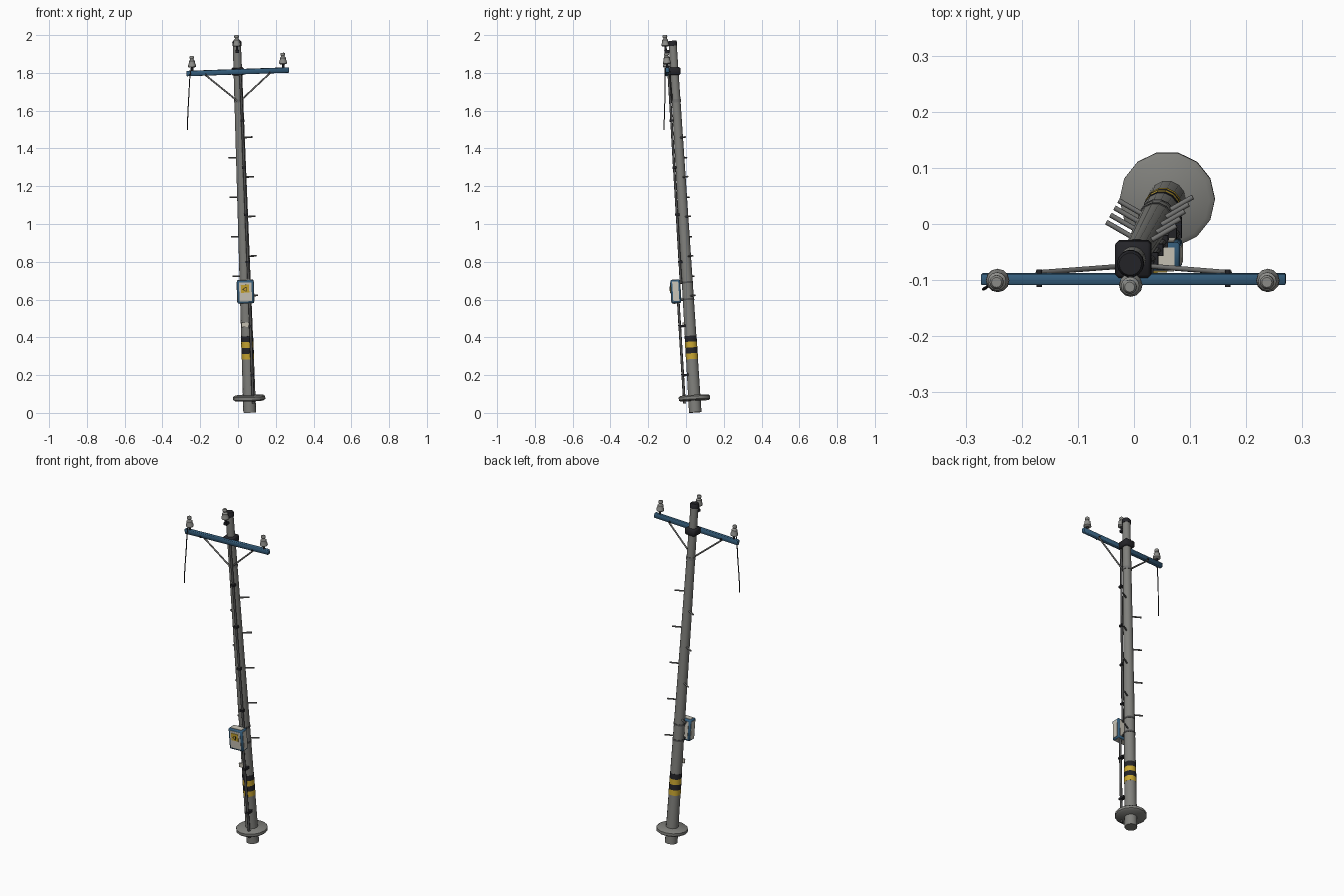
import bpy, bmesh, math
from mathutils import Matrix, Vector

if "Cube" in bpy.data.objects:
    bpy.data.objects.remove(bpy.data.objects["Cube"])

# The whole pole leans, so everything is built upright and then tilted
LEAN = (Matrix.Translation((0.062, 0.049, 0.0026))
        @ Matrix.Rotation(math.radians(-2), 4, 'Y')
        @ Matrix.Rotation(math.radians(3.5), 4, 'X'))


def material(name, r, g, b):
    m = bpy.data.materials.new(name)
    m.diffuse_color = (r, g, b, 1)
    m.use_nodes = True
    m.node_tree.nodes["Principled BSDF"].inputs["Base Color"].default_value = m.diffuse_color
    return m


CONCRETE = material("concrete_grey", 0.215, 0.215, 0.2)
STEEL = material("steel_grey", 0.17, 0.17, 0.165)
CONDUIT = material("dark_grey", 0.085, 0.085, 0.085)
BLACK = material("black", 0.018, 0.018, 0.022)
BLUE = material("blue_paint", 0.035, 0.11, 0.2)
BEIGE = material("beige", 0.58, 0.55, 0.47)
YELLOW = material("yellow", 0.58, 0.38, 0.03)
CERAMIC = material("ceramic_grey", 0.27, 0.27, 0.255)


def finish(bm, name, mat):
    bmesh.ops.recalc_face_normals(bm, faces=bm.faces)
    for f in bm.faces:
        f.smooth = True
    for e in bm.edges:
        e.smooth = e.calc_face_angle(0) < 0.82
    bm.transform(LEAN)
    me = bpy.data.meshes.new(name)
    bm.to_mesh(me)
    bm.free()
    me.materials.append(mat)
    ob = bpy.data.objects.new(name, me)
    bpy.context.collection.objects.link(ob)
    return ob


def lathe(name, profile, mat, sides=14, loc=(0, 0, 0)):
    """Solid of revolution from (radius, height) points."""
    bm = bmesh.new()
    rings = []
    for r, h in profile:
        rings.append([bm.verts.new((loc[0] + r * math.cos(2 * math.pi * i / sides),
                                    loc[1] + r * math.sin(2 * math.pi * i / sides),
                                    loc[2] + h)) for i in range(sides)])
    for a, b in zip(rings, rings[1:]):
        for i in range(sides):
            j = (i + 1) % sides
            bm.faces.new((a[i], a[j], b[j], b[i]))
    bm.faces.new(rings[0][::-1])
    bm.faces.new(rings[-1])
    return finish(bm, name, mat)


def rod(name, points, r, mat, sides=8):
    """Round bar through a list of points."""
    bm = bmesh.new()
    for p, q in zip(points, points[1:]):
        p, q = Vector(p), Vector(q)
        d = q - p
        m = Matrix.Translation((p + q) / 2) @ d.to_track_quat('Z', 'Y').to_matrix().to_4x4()
        bmesh.ops.create_cone(bm, cap_ends=True, segments=sides, radius1=r, radius2=r,
                              depth=d.length, matrix=m)
    return finish(bm, name, mat)


def box(name, loc, size, mat, bevel=0.0):
    bm = bmesh.new()
    bmesh.ops.create_cube(bm, size=1, matrix=Matrix.Translation(loc) @ Matrix.Diagonal((*size, 1)))
    if bevel:
        bmesh.ops.bevel(bm, geom=bm.edges[:], offset=bevel, segments=1, affect='EDGES')
    return finish(bm, name, mat)


def pole_r(s):
    return 0.034 - 0.0125 * s / 1.97


def band(name, s0, s1, extra, mat):
    lathe(name, [(pole_r(s0) + extra, s0), (pole_r(s1) + extra, s1)], mat)


# Pole, base flange and top cap
lathe("pole", [(pole_r(0), 0), (pole_r(1.96), 1.96)], CONCRETE)
lathe("base_flange", [(0.076, 0.062), (0.085, 0.069), (0.085, 0.084), (0.076, 0.091)], CONCRETE)
lathe("top_cap", [(0.024, 1.945), (0.024, 1.966), (0.020, 1.972)], BLACK)

# Painted warning stripes
for i in range(4):
    s = 0.282 + i * 0.031
    band("warning_stripe", s, s + 0.031, 0.001, BLACK if i % 2 else YELLOW)

# Climbing pegs, alternating sides and angled backwards
for i in range(9):
    side = 1 if i % 2 == 0 else -1
    s = 0.617 + i * 0.105
    tip = Vector((side * 0.87, 0.5, 0))
    rod("climbing_peg", [tip * 0.015 + Vector((0, 0, s)), tip * 0.074 + Vector((0, 0, s))],
        0.0045, STEEL)

# Conduit below the box, cable above it, with clamps
rod("lower_conduit", [(0.02, -0.054, 0.05), (0.02, -0.054, 0.585)], 0.007, CONDUIT)
rod("upper_cable", [(0.018, -0.034, 0.69), (0.013, -0.031, 1.8)], 0.0065, CONDUIT)
for s in (0.2, 0.46):
    box("conduit_clamp", (0.02, -0.043, s), (0.02, 0.038, 0.012), BLACK)
for s in (0.8, 1.05, 1.3, 1.55):
    box("cable_clamp", (0.016, -0.031, s), (0.021, 0.022, 0.012), BLACK)

# Equipment box: blue frame with beige panels on each face
C, S = Vector((0, -0.064, 0.645)), Vector((0.088, 0.05, 0.122))
box("equipment_box", C, S, BLUE, 0.004)
for axis, margin in ((0, 0.009), (1, 0.011), (2, 0.009)):
    for sign in (-1, 1):
        size = S - Vector((2 * margin,) * 3)
        size[axis] = 0.004
        pos = C.copy()
        pos[axis] += sign * S[axis] / 2
        box("box_panel", pos, size, BEIGE)
for s in (0.60, 0.69):
    band("box_strap", s - 0.005, s + 0.005, 0.002, CONDUIT)
    box("box_bracket", (0, -0.035, s), (0.04, 0.02, 0.01), CONDUIT)

# Warning sign on the box door
box("warning_sign", (-0.002, -0.092, 0.662), (0.044, 0.003, 0.042), YELLOW)
bm = bmesh.new()
bmesh.ops.create_cone(bm, cap_ends=True, segments=3, radius1=0.016, radius2=0.016, depth=0.002,
                      matrix=Matrix.Translation((-0.002, -0.094, 0.659))
                      @ Matrix.Rotation(math.radians(90), 4, 'X')
                      @ Matrix.Rotation(math.radians(90), 4, 'Z'))
tri = finish(bm, "warning_triangle", BLACK)
bm = bmesh.new()
bmesh.ops.create_cone(bm, cap_ends=True, segments=3, radius1=0.010, radius2=0.010, depth=0.002,
                      matrix=Matrix.Translation((-0.002, -0.0948, 0.659))
                      @ Matrix.Rotation(math.radians(90), 4, 'X')
                      @ Matrix.Rotation(math.radians(90), 4, 'Z'))
finish(bm, "warning_triangle_inner", YELLOW)

# Blank number plate
box("number_plate", (-0.007, -0.034, 0.467), (0.042, 0.008, 0.024), BEIGE)

# Crossarm, collar, braces and bolts
ARM = 1.81
box("crossarm", (0, -0.037, ARM), (0.543, 0.02, 0.028), BLUE, 0.002)
box("collar", (0, -0.001, ARM), (0.064, 0.066, 0.04), BLACK, 0.006)
for side in (-1, 1):
    rod("brace", [(side * 0.172, -0.026, ARM - 0.012), (side * 0.008, -0.022, 1.655)], 0.0045, STEEL)
    rod("brace_bolt", [(side * 0.168, -0.02, ARM - 0.008), (side * 0.168, -0.051, ARM - 0.008)],
        0.005, BLACK)
band("brace_strap", 1.645, 1.662, 0.002, STEEL)


# Insulators on pins
def insulator(x, y, s):
    rod("insulator_pin", [(x, y, s - 0.012), (x, y, s + 0.03)], 0.006, BLACK)
    lathe("insulator", [(0.017, 0.020), (0.021, 0.024), (0.020, 0.034), (0.016, 0.044),
                        (0.0165, 0.054), (0.011, 0.058), (0.009, 0.064), (0.0125, 0.068),
                        (0.0125, 0.076), (0.009, 0.080)], CERAMIC, 12, (x, y, s))


for x in (-0.241, 0.241):
    insulator(x, -0.037, ARM + 0.012)
insulator(0, -0.039, 1.925)
box("top_bracket", (0, -0.03, 1.917), (0.018, 0.034, 0.014), BLACK)

# Loose wire hanging from the left end
rod("hanging_wire", [(-0.246, -0.049, 1.84), (-0.255, -0.05, ARM - 0.02), (-0.263, -0.056, 1.7),
                     (-0.272, -0.066, 1.6), (-0.278, -0.073, 1.512)], 0.0028, BLACK, 6)
